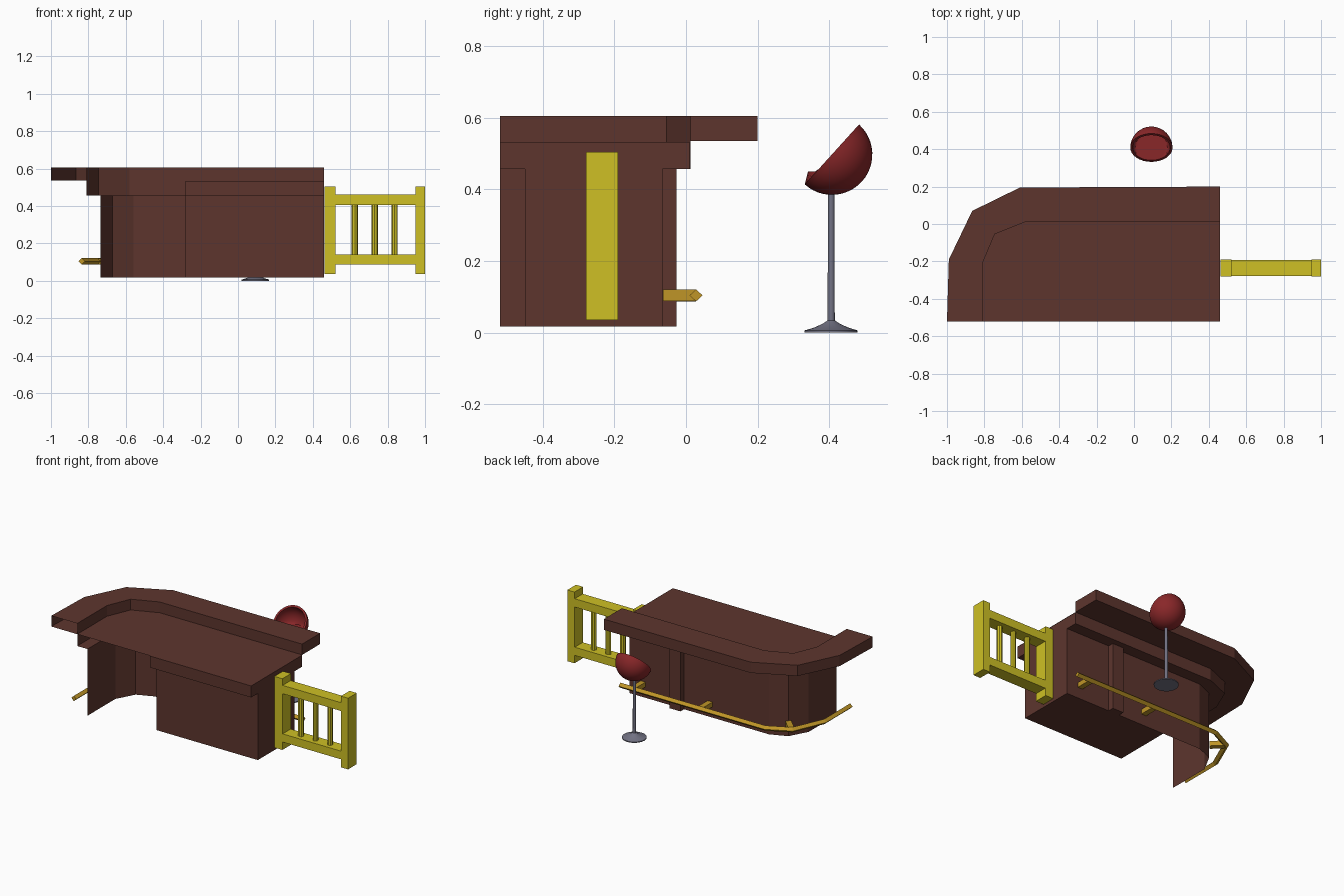
import bpy, bmesh, math
from mathutils import Vector, Matrix

if "Cube" in bpy.data.objects:
    bpy.data.objects.remove(bpy.data.objects["Cube"])


def mat(name, rgb):
    m = bpy.data.materials.new(name)
    m.diffuse_color = (*rgb, 1)
    m.use_nodes = True
    m.node_tree.nodes["Principled BSDF"].inputs["Base Color"].default_value = m.diffuse_color
    return m


BROWN = mat("dark wood", (0.11, 0.036, 0.027))
YELLOW = mat("yellow paint", (0.62, 0.53, 0.018))
GOLD = mat("brass", (0.52, 0.30, 0.02))
GREY = mat("steel", (0.17, 0.17, 0.23))
RED = mat("red shell", (0.25, 0.02, 0.022))


def add(name, verts, faces, m, smooth=False, merge=False):
    me = bpy.data.meshes.new(name)
    me.from_pydata([tuple(v) for v in verts], [], faces)
    bm = bmesh.new()
    bm.from_mesh(me)
    if merge:
        bmesh.ops.remove_doubles(bm, verts=bm.verts, dist=1e-5)
    bmesh.ops.recalc_face_normals(bm, faces=bm.faces)
    bm.to_mesh(me)
    bm.free()
    me.materials.append(m)
    ob = bpy.data.objects.new(name, me)
    bpy.context.collection.objects.link(ob)
    if smooth:
        bpy.ops.object.select_all(action='DESELECT')
        ob.select_set(True)
        bpy.context.view_layer.objects.active = ob
        bpy.ops.object.shade_smooth_by_angle(angle=math.radians(35))
    return ob


def box(name, x, y, z, m):
    v = [(a, b, c) for a in x for b in y for c in z]
    f = [(0, 1, 3, 2), (4, 6, 7, 5), (0, 4, 5, 1), (2, 3, 7, 6), (0, 2, 6, 4), (1, 5, 7, 3)]
    return add(name, v, f, m)


def lathe(name, profile, n, m, at, rot=None, tweak=None, smooth=True):
    rot = rot or Matrix.Identity(3)
    verts, faces = [], []
    for r, z in profile:
        for i in range(n):
            a = 2 * math.pi * i / n
            p = rot @ Vector((r * math.cos(a), r * math.sin(a), z)) + Vector(at)
            verts.append(p)
    if tweak:
        tweak(verts, n)
    for j in range(len(profile) - 1):
        for i in range(n):
            k = (i + 1) % n
            faces.append((j * n + i, j * n + k, (j + 1) * n + k, (j + 1) * n + i))
    faces += [tuple(range(n)), tuple(range((len(profile) - 1) * n, len(profile) * n))]
    return add(name, verts, faces, m, smooth, True)


# Counter: stepped shell swept along three bent outlines
RIM = [(-1, -.52), (-.99, -.19), (-.865, .07), (-.61, .195), (.46, .2)]
LOW = [(-.81, -.52), (-.81, -.21), (-.745, -.055), (-.58, .012), (.46, .012)]
WALL = [(-.735, -.52), (-.735, -.23), (-.67, -.11), (-.56, -.065), (.46, -.065)]
steps = [(WALL, .017), (WALL, .457), (LOW, .457), (LOW, .535),
         (RIM, .535), (RIM, .606), (LOW, .606), (LOW, .535)]
verts = [(x, y, z) for line, z in steps for x, y in line]
faces = [(j * 5 + i, j * 5 + i + 1, j * 5 + i + 6, j * 5 + i + 5)
         for j in range(len(steps) - 1) for i in range(4)]
faces.append((19, 24, 29, 34))  # closed right end of the rim
add("bar_counter_shell", verts, faces, BROWN)
add("work_top", [(x, y, .535) for x, y in LOW + [(.46, -.52)]], [tuple(range(6))], BROWN)
box("counter_ledge", (-.28, .46), (-.52, .01), (.457, .533), BROWN)
box("cabinet", (-.28, .46), (-.45, -.066), (.017, .458), BROWN)
box("front_pilaster", (.06, .14), (-.07, -.027), (.017, .458), BROWN)

# Foot rail: diamond section along the bar
path = [Vector(p) for p in [(-.835, -.52), (-.835, -.25), (-.745, -.045), (-.6, .028), (.46, .028)]]
verts, faces = [], []
for i, p in enumerate(path):
    d1 = (path[i] - path[i - 1]).normalized() if i else (path[1] - path[0]).normalized()
    d2 = (path[i + 1] - path[i]).normalized() if i < 4 else d1
    t = (d1 + d2).normalized()
    n = Vector((-t.y, t.x)) / t.dot(d1)
    for s, z in ((.018, 0), (0, .017), (-.018, 0), (0, -.017)):
        verts.append((p.x + n.x * s, p.y + n.y * s, .104 + z))
for i in range(4):
    for k in range(4):
        q = (k + 1) % 4
        faces.append((i * 4 + k, i * 4 + q, i * 4 + 4 + q, i * 4 + 4 + k))
faces += [(0, 1, 2, 3), (16, 17, 18, 19)]
add("foot_rail", verts, faces, GOLD)

# Rail brackets
for i, (x, y, ang) in enumerate([(.36, -.018, 0), (-.13, -.018, 0), (-.705, -.075, 45)]):
    b = box(f"rail_bracket_{i + 1}", (-.018, .018), (-.047, .045), (-.016, .016), GOLD)
    b.location = (x, y, .104)
    b.rotation_euler.z = math.radians(ang)

# Gate
for side, x in (("left", (.462, .52)), ("right", (.948, 1.0))):
    box(f"gate_post_{side}", x, (-.28, -.19), (.035, .505), YELLOW)
for lvl, z in (("lower", (.086, .14)), ("upper", (.405, .46))):
    box(f"gate_rail_{lvl}", (.52, .948), (-.277, -.193), z, YELLOW)
for i in range(3):
    lathe(f"gate_baluster_{i + 1}", [(.017, .14), (.017, .405)], 8, YELLOW,
          (.625 + .106 * i, -.235, 0))

# Stool base and pole
lathe("stool_base", [(.074, 0), (.074, .006), (.05, .013), (.025, .024), (.01, .034), (.009, .4)],
      20, GREY, (.093, .406, 0))

# Ball seat: half sphere shell tilted toward the bar, with a flat seat inside
R, r, N = .113, .1, 12
prof = [(R * math.sin(a), -R * math.cos(a)) for a in (math.pi / 2 * i / N for i in range(N + 1))]
prof += [(r * math.cos(a), -r * math.sin(a)) for a in (math.pi / 2 * i / N for i in range(N + 1))]


def flatten(v, n):
    for p in v[(N + 1) * n:]:
        p.z = max(p.z, .45)


normal = Vector((0, -.74, .67))
lathe("ball_seat", prof, 32, RED, (.093, .408, .498),
      normal.to_track_quat('Z', 'Y').to_matrix(), flatten)
